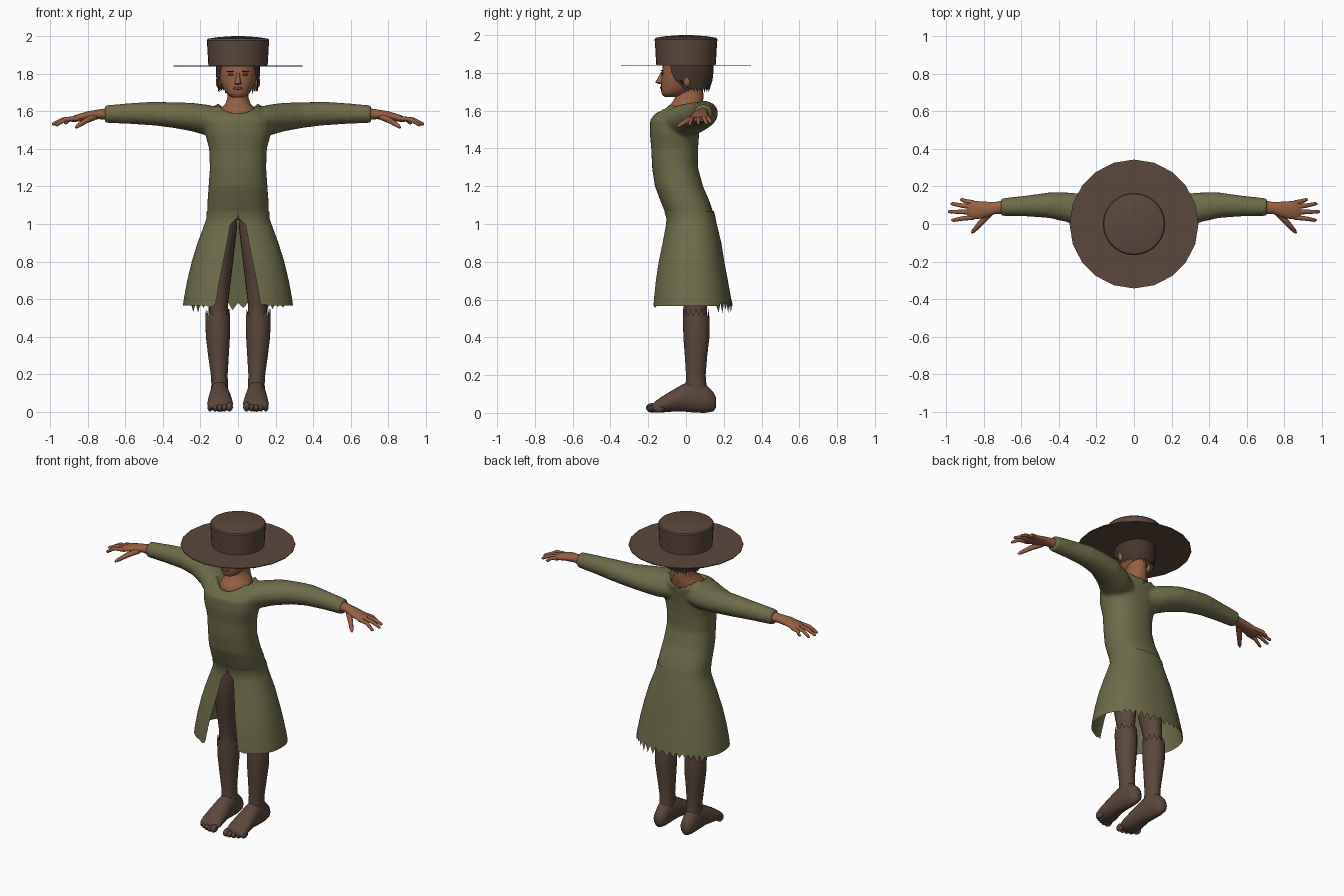
import bpy, bmesh, math, random
from math import sin, cos, pi
from mathutils import Vector

random.seed(4)
if "Cube" in bpy.data.objects:
    bpy.data.objects.remove(bpy.data.objects["Cube"])


def material(name, rgb):
    m = bpy.data.materials.new(name)
    m.use_nodes = True
    m.diffuse_color = (*rgb, 1)
    m.node_tree.nodes["Principled BSDF"].inputs["Base Color"].default_value = (*rgb, 1)
    return m


OLIVE = material("olive cloth", (0.155, 0.15, 0.066))
BROWN = material("brown felt", (0.105, 0.063, 0.044))
SKIN = material("skin", (0.31, 0.115, 0.055))
HAIR = material("dark hair", (0.06, 0.035, 0.025))
LIPS = material("lips and eyes", (0.19, 0.06, 0.03))


def finish(name, bm, mat, angle=45):
    bmesh.ops.recalc_face_normals(bm, faces=bm.faces)
    mesh = bpy.data.meshes.new(name)
    bm.to_mesh(mesh)
    bm.free()
    mesh.materials.append(mat)
    mesh.shade_smooth()
    mesh.set_sharp_from_angle(angle=math.radians(angle))
    ob = bpy.data.objects.new(name, mesh)
    bpy.context.collection.objects.link(ob)
    return ob


def loft(bm, rings, closed=True, caps=True):
    rows = [[bm.verts.new(p) for p in r] for r in rings]
    n = len(rows[0])
    for a, b in zip(rows, rows[1:]):
        for k in range(n if closed else n - 1):
            j = (k + 1) % n
            bm.faces.new((a[k], a[j], b[j], b[k]))
    if caps:
        bm.faces.new(rows[0])
        bm.faces.new(rows[-1])


def solid(name, rings, mat, closed=True, caps=True, angle=45):
    bm = bmesh.new()
    loft(bm, rings, closed, caps)
    return finish(name, bm, mat, angle)


def oval(z, front, back, w, x=0, n=32, p=2.0, gap=None):
    """Level ring from front y to back y; a gap leaves it open at the front."""
    a0 = 0 if gap is None else math.asin(min(1, gap / w) ** (p / 2))
    pts = []
    for k in range(n):
        t = 2 * pi * k / n if gap is None else a0 + (2 * pi - 2 * a0) * k / (n - 1)
        s, c = sin(t), cos(t)
        pts.append(Vector((x + w * math.copysign(abs(s) ** (2 / p), s),
                           (front + back) / 2 - (back - front) / 2 * math.copysign(abs(c) ** (2 / p), c), z)))
    return pts


def ring_x(x, y, z, ry, rz, n=20):
    return [Vector((x, y + ry * cos(2 * pi * k / n), z + rz * sin(2 * pi * k / n))) for k in range(n)]


def ring_y(y, x, w, low, high, n=20):
    return [Vector((x + w * cos(2 * pi * k / n), y, (low + high) / 2 + (high - low) / 2 * sin(2 * pi * k / n)))
            for k in range(n)]


def finger(bm, points, radii, n=8):
    pts = [Vector(p) for p in points]
    q = (pts[-1] - pts[0]).to_track_quat('Z', 'Y')
    loft(bm, [[p + q @ Vector((r * cos(2 * pi * k / n), r * sin(2 * pi * k / n), 0)) for k in range(n)]
              for p, r in zip(pts, radii)])


def ball(bm, at, size):
    made = bmesh.ops.create_uvsphere(bm, u_segments=14, v_segments=9, radius=1)["verts"]
    for v in made:
        v.co = Vector((v.co.x * size[0], v.co.y * size[1], v.co.z * size[2])) + Vector(at)


# Bodice and sleeves, blended into one garment
bm = bmesh.new()
rows = [oval(*r, p=2.3) for r in (
    (1.02, -.085, .145, .155), (1.06, -.11, .145, .165), (1.12, -.135, .125, .163),
    (1.2, -.165, .09, .157), (1.3, -.18, .063, .15), (1.4, -.184, .064, .154),
    (1.48, -.192, .07, .175), (1.55, -.19, .08, .18), (1.59, -.16, .09, .155))]
rim = oval(1.59, -.137, .09, .118)
for v in rim:
    v.z += .045 * min(1, abs(v.x) / .1) ** 2 + (.015 if v.y > 0 else 0)
rows += [rim, oval(1.56, -.11, .065, .088)]
loft(bm, rows)
SLEEVE = ((.05, -.03, 1.53, .1, .06), (.15, 0, 1.55, .125, .084), (.25, .055, 1.57, .105, .076),
          (.35, .088, 1.58, .08, .068), (.45, .1, 1.588, .069, .064), (.57, .096, 1.588, .056, .056),
          (.71, .09, 1.585, .047, .047))
for s in (1, -1):
    loft(bm, [ring_x(s * r[0], *r[1:]) for r in SLEEVE])
bodice = finish("dress_bodice", bm, OLIVE)
mod = bodice.modifiers.new("blend", 'REMESH')
mod.mode, mod.voxel_size, mod.use_smooth_shade = 'VOXEL', .011, True
mod = bodice.modifiers.new("soften", 'SMOOTH')
mod.factor, mod.iterations = .5, 6

# Skirt, open at the front, with a torn hem at the back
rows = [oval(z, f, b, w, n=81, p=2.3, gap=g) for z, f, b, w, g in (
    (1.07, -.115, .147, .166, .001), (1.03, -.104, .157, .168, .004), (1.0, -.107, .163, .178, .04),
    (.9, -.127, .187, .215, .058), (.8, -.15, .203, .246, .078), (.7, -.168, .222, .27, .098),
    (.61, -.18, .238, .287, .113), (.575, -.184, .245, .293, .12))]
for k, v in enumerate(rows[-1]):
    if v.y > .12 and abs(v.x) < .24:
        v.z -= random.uniform(.015, .05) if k % 2 else -.006
    elif abs(v.x) < .16 and v.y < 0:
        v.z -= random.uniform(0, .02)
    else:
        v.z -= .008
solid("dress_skirt", rows, OLIVE, closed=False, caps=False)

for s, side in ((1, "left"), (-1, "right")):
    # Leg and torn stocking
    solid(side + "_leg", [oval(z, f, b, w, s * x, 20) for z, f, b, w, x in (
        (1.06, -.07, .11, .07, .08), (.98, -.085, .115, .078, .083), (.85, -.075, .11, .072, .092),
        (.7, -.045, .115, .06, .098), (.58, -.015, .11, .052, .104), (.45, -.01, .11, .052, .104))], BROWN)
    rows = [oval(z, f, b, w, s * x, 28) for z, f, b, w, x in (
        (.08, -.01, .115, .046, .098), (.15, -.002, .108, .044, .098), (.2, .0, .104, .045, .1),
        (.3, -.006, .112, .055, .104), (.4, -.014, .124, .064, .107), (.5, -.016, .124, .066, .108),
        (.525, -.016, .122, .064, .108))]
    for k, v in enumerate(rows[-1]):
        v.z += random.uniform(.01, .035) if k % 2 else -.012
    solid(side + "_stocking", rows, BROWN, caps=False)

    # Foot with toes
    bm = bmesh.new()
    loft(bm, [ring_y(y, s * x, w, lo, hi) for y, x, w, lo, hi in (
        (.16, .098, .018, .03, .08), (.145, .098, .036, .008, .11), (.1, .098, .045, 0, .155),
        (.04, .098, .05, .002, .175), (-.02, .097, .056, .008, .15), (-.08, .096, .064, .006, .115),
        (-.13, .095, .069, .002, .085), (-.165, .095, .064, .004, .06), (-.18, .095, .05, .012, .042))])
    for i in range(5):
        r = .019 if i == 0 else .0145
        ball(bm, (s * (.046 + .0255 * i), -.182 + .004 * i * i * .6, r + .008), (r, .03, r + .006))
    finish(side + "_foot", bm, BROWN, 60)

    # Hand with fingers
    bm = bmesh.new()
    loft(bm, [ring_x(s * r[0], *r[1:]) for r in (
        (.69, .09, 1.585, .036, .032), (.74, .085, 1.584, .032, .026), (.8, .075, 1.576, .044, .024),
        (.86, .074, 1.563, .05, .019), (.885, .074, 1.556, .044, .014))])
    for base, tip in ((.113, (.925, .13, 1.535)), (.09, (.975, .108, 1.53)),
                      (.063, (.99, .066, 1.53)), (.036, (.972, .02, 1.525))):
        mid = (s * (.87 + tip[0]) / 2, (base + tip[1]) / 2, 1.556)
        finger(bm, ((s * .855, base, 1.562), mid, (s * (tip[0] - .008), tip[1], tip[2] + .003),
                    (s * tip[0], tip[1], tip[2])), (.0135, .0115, .009, .004))
    finger(bm, ((s * .765, .06, 1.57), (s * .81, .012, 1.55), (s * .855, -.038, 1.52),
                (s * .864, -.048, 1.513)), (.018, .016, .011, .004))
    finish(side + "_hand", bm, SKIN, 60)

    # Ear, eye and brow
    for part, mat, at, size in (("ear", SKIN, (.103, .005, 1.755), (.016, .02, .03)),
                                ("eye", LIPS, (.038, -.127, 1.795), (.016, .007, .006)),
                                ("brow", HAIR, (.04, -.127, 1.812), (.02, .007, .0035))):
        bm = bmesh.new()
        ball(bm, (s * at[0], at[1], at[2]), size)
        finish(side + "_" + part, bm, mat, 60)

# Neck and upper chest
solid("neck", [oval(*r) for r in (
    (1.55, -.12, .075, .095), (1.595, -.12, .08, .097), (1.62, -.098, .086, .085),
    (1.64, -.076, .09, .067), (1.67, -.058, .092, .056), (1.74, -.05, .09, .055))], SKIN, angle=60)

# Head with nose
bm = bmesh.new()
loft(bm, [oval(*r, p=2.2) for r in (
    (1.672, -.11, -.05, .025), (1.682, -.126, -.01, .046), (1.7, -.131, .03, .064),
    (1.73, -.132, .085, .082), (1.76, -.13, .11, .094), (1.8, -.127, .122, .1), (1.85, -.122, .122, .1))])
loft(bm, [oval(*r, n=12) for r in (
    (1.742, -.145, -.11, .014), (1.748, -.163, -.11, .019), (1.765, -.154, -.11, .013),
    (1.805, -.132, -.11, .008))])
finish("head", bm, SKIN, 60)
bm = bmesh.new()
ball(bm, (0, -.128, 1.722), (.027, .011, .008))
finish("mouth", bm, LIPS, 60)

# Hair, framing the face and ragged at the nape
rows = [oval(z, f, b, w, n=49, gap=g) for z, f, b, w, g in (
    (1.85, -.128, .145, .116, .085), (1.8, -.13, .145, .117, .092), (1.76, -.125, .14, .114, .1),
    (1.72, -.09, .122, .104, .1))]
for k, v in enumerate(rows[-1]):
    v.z -= random.uniform(.01, .03) if k % 2 else 0
solid("hair", rows, HAIR, closed=False, caps=False)

# Hat brim and crown
solid("hat_brim", [oval(z, -.343, .343, .343, n=20) for z in (1.838, 1.843)], BROWN)
solid("hat_crown", [oval(z, -r, r, r, n=32) for z, r in (
    (1.84, .157), (1.86, .159), (1.92, .162), (1.978, .166), (1.986, .16), (1.994, .11),
    (1.999, .05), (2.0, .01))], BROWN, angle=40)
